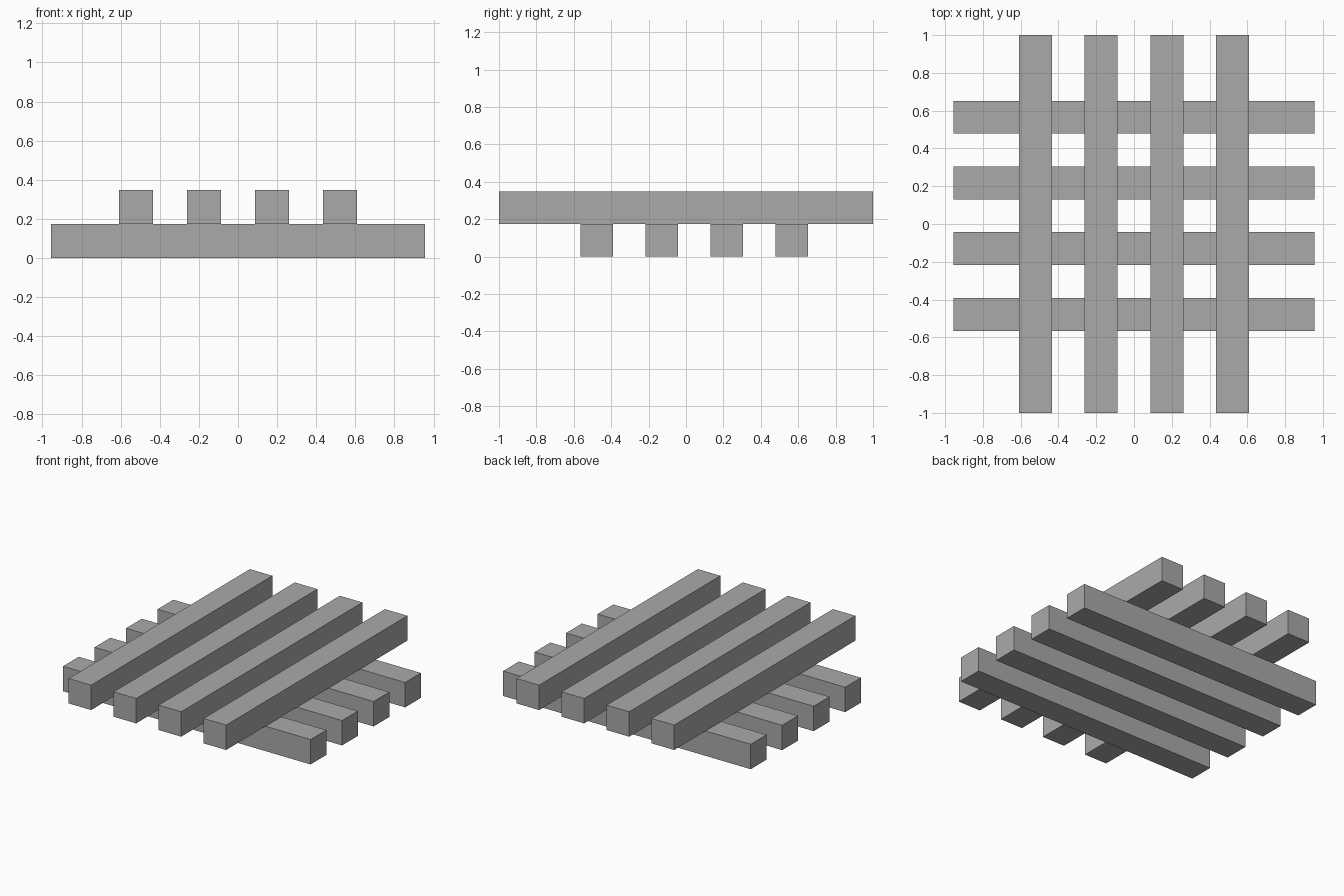
import bpy

cube = bpy.data.objects.get("Cube")
if cube:
    bpy.data.objects.remove(cube, do_unlink=True)

U = 2 / 11.5  # thickness of one square bar

grey = bpy.data.materials.new("mid grey")
grey.use_nodes = True
colour = (0.4, 0.4, 0.4, 1)
grey.diffuse_color = colour
grey.node_tree.nodes["Principled BSDF"].inputs["Base Color"].default_value = colour


def bar(name, size, centre):
    bpy.ops.mesh.primitive_cube_add(size=1, location=centre)
    obj = bpy.context.object
    obj.name = name
    obj.scale = size
    bpy.ops.object.transform_apply(location=False, rotation=False, scale=True)
    obj.data.materials.append(grey)


for i in range(4):
    step = (i - 1.5) * 2 * U
    # Lower layer runs across, set slightly towards the back
    bar(f"lower_bar_{i + 1}", (11 * U, U, U), (0, step + U / 4, U / 2))
    # Upper layer runs front to back
    bar(f"upper_bar_{i + 1}", (U, 11.5 * U, U), (step, 0, 1.5 * U))
